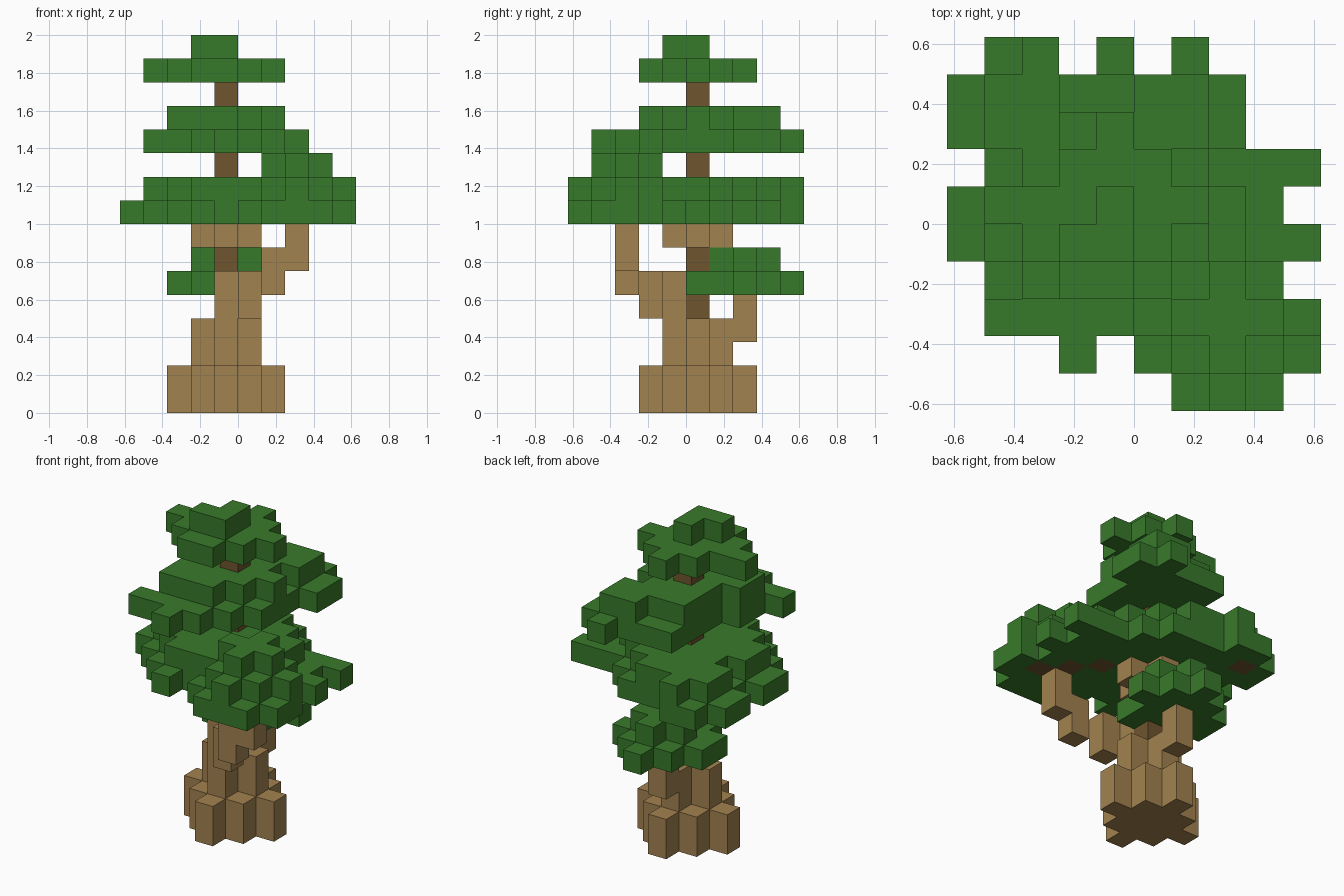
import bpy
import bmesh
from mathutils import Vector

if "Cube" in bpy.data.objects:
    bpy.data.objects.remove(bpy.data.objects["Cube"], do_unlink=True)

UNIT = 0.125  # edge of one block


def material(name, rgb):
    mat = bpy.data.materials.new(name)
    mat.use_nodes = True
    mat.diffuse_color = (*rgb, 1)
    mat.node_tree.nodes["Principled BSDF"].inputs["Base Color"].default_value = (*rgb, 1)
    return mat


LEAF = material("leaf green", (0.039, 0.195, 0.023))
BARK = material("light bark", (0.361, 0.223, 0.080))
CORE = material("dark wood", (0.159, 0.089, 0.028))


# Block patterns, each a set of (x, y, level) cells
def diamond(cx, cy, r, level):
    return {(cx + a, cy + b, level) for a in range(-r, r + 1)
            for b in range(-r, r + 1) if abs(a) + abs(b) <= r}


def octagon(cx, cy, level):
    return {(cx + a, cy + b, level) for a in range(-2, 3)
            for b in range(-2, 3) if abs(a) + abs(b) < 4}


def rows(level, back, *spans):
    """Rows of blocks from the back towards the front, each (first x, last x)."""
    return {(x, back - n, level) for n, (lo, hi) in enumerate(spans)
            for x in range(lo, hi + 1)}


def column(x, y, lo, hi):
    return {(x, y, k) for k in range(lo, hi + 1)}


parts = []
taken = set()


def part(name, mat, *groups):
    cells = set().union(*groups) - taken
    taken.update(cells)
    parts.append((name, mat, cells))


# Trunk and branches
part("trunk_core", CORE, column(-1, 0, 4, 14))
part("branch_ends", CORE, {(3, -3, 8), (2, -2, 8), (1, -1, 8), (-4, 3, 8)})
part("trunk_base", BARK, diamond(-1, 0, 2, 0), diamond(-1, 0, 2, 1))
part("trunk_lower", BARK, diamond(-1, 0, 1, 2), diamond(-1, 0, 1, 3))
part("trunk_collar", BARK, diamond(-1, 0, 1, 7))
part("front_branch", BARK, column(-1, -1, 4, 5), column(0, -2, 4, 5),
     column(1, -3, 5, 6), column(2, -3, 6, 7))
part("back_branch", BARK, column(-1, 2, 3, 4))

# Small low clump behind the trunk
part("low_leaves", LEAF, diamond(-1, 2, 2, 5), diamond(-1, 2, 1, 6),
     {(-3, 1, 5), (-2, 0, 5), (0, 0, 5)})

# Front clump on the bent branch
part("front_leaves", LEAF, octagon(2, -3, 8) - {(4, -2, 8)},
     diamond(2, -3, 2, 9), diamond(2, -3, 1, 10))

# Wide main canopy
part("main_canopy", LEAF,
     rows(8, 4, (-4, -3), (-5, 0), (-5, 1), (-4, 4), (-5, 3), (-5, 4),
          (-4, 3), (-3, 3), (-2, -2)),
     rows(9, 4, (-3, -3), (-4, -1), (-4, 0), (-3, 1), (-4, 2), (-4, 2),
          (-3, 1), (-2, 0)))

# Upper canopy, two tiers
part("upper_canopy", LEAF,
     rows(11, 4, (1, 1), (-2, 2), (-2, 2), (-2, 1), (-2, 1), (-3, 1),
          (-3, 0), (-4, -1), (-2, -2)),
     rows(12, 3, (0, 1), (-2, 1), (-2, 0), (-2, 1), (-3, 0), (-3, -1)))

# Crown
part("crown", LEAF, diamond(-1, 0, 2, 14),
     {(-4, 0, 14), (-3, -1, 14), (-2, -2, 14)},
     {(-2, -1, 15), (-1, -1, 15), (-1, 0, 15)})


# Turn the cells of each part into an outer skin of square faces
def build(name, mat, cells):
    bm = bmesh.new()
    for cell in cells:
        centre = Vector(cell) + Vector((0.5, 0.5, 0.5))
        for axis in range(3):
            for sign in (-1, 1):
                step = [0, 0, 0]
                step[axis] = sign
                if tuple(c + s for c, s in zip(cell, step)) in taken:
                    continue
                normal = Vector(step)
                u = Vector((step[1], step[2], step[0]))
                v = normal.cross(u)
                corners = [centre + (normal + u * a + v * b) / 2
                           for a, b in ((-1, -1), (1, -1), (1, 1), (-1, 1))]
                bm.faces.new([bm.verts.new(p * UNIT) for p in corners])
    bmesh.ops.remove_doubles(bm, verts=bm.verts[:], dist=UNIT / 100)
    mesh = bpy.data.meshes.new(name)
    bm.to_mesh(mesh)
    bm.free()
    mesh.materials.append(mat)
    bpy.context.collection.objects.link(bpy.data.objects.new(name, mesh))


for spec in parts:
    build(*spec)
